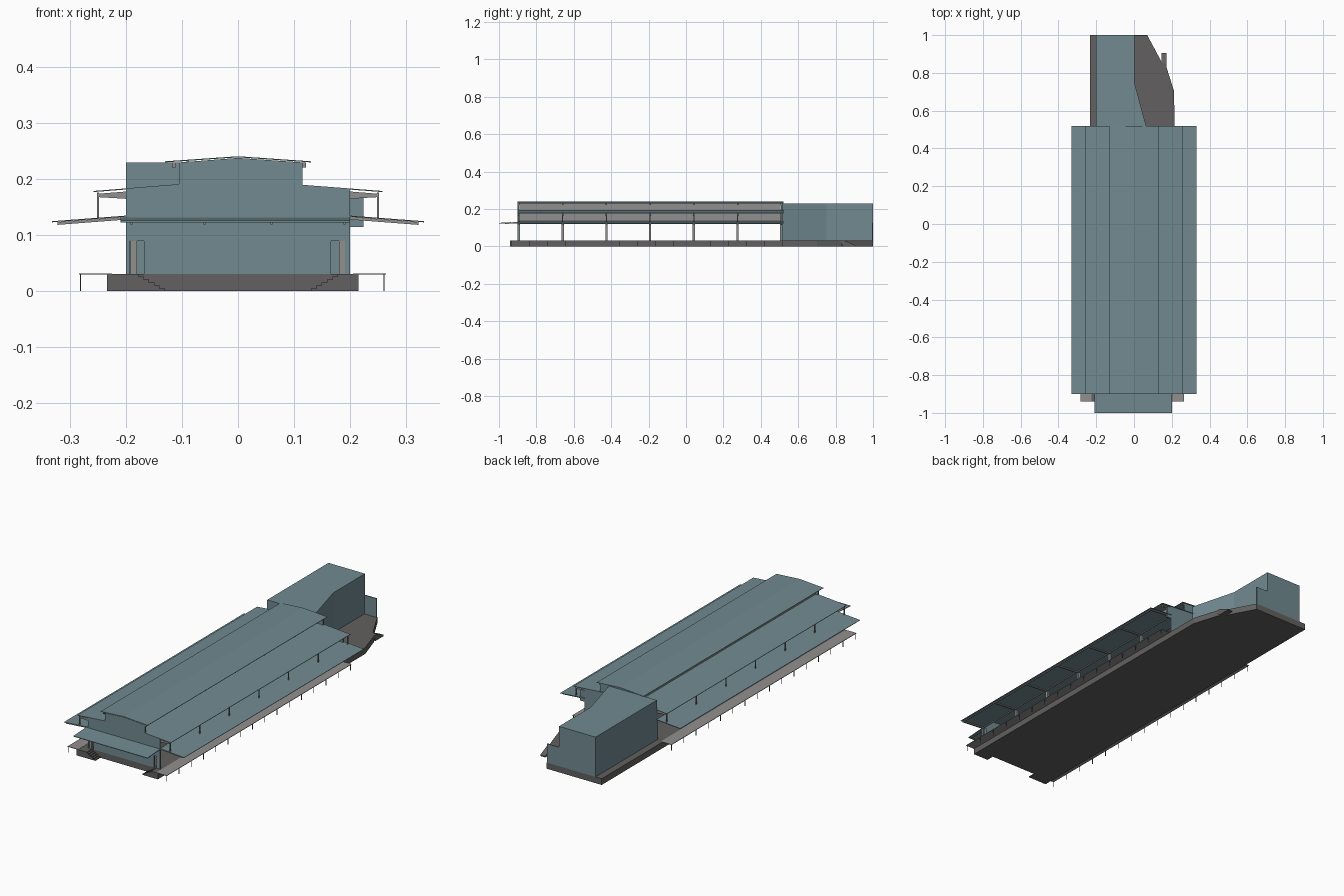
import bpy, bmesh, math

if "Cube" in bpy.data.objects:
    bpy.data.objects.remove(bpy.data.objects["Cube"])


def material(name, rgb):
    m = bpy.data.materials.new(name)
    m.diffuse_color = (*rgb, 1)
    m.use_nodes = True
    m.node_tree.nodes["Principled BSDF"].inputs["Base Color"].default_value = m.diffuse_color
    return m


BLUE = material("blue_grey_cladding", (0.165, 0.255, 0.285))
STONE = material("dark_stone", (0.122, 0.118, 0.116))
GREY = material("light_grey", (0.283, 0.28, 0.275))

Y0, Y1 = -0.90, 0.52   # hall length


def finish(name, bm, mat):
    bmesh.ops.recalc_face_normals(bm, faces=bm.faces)
    me = bpy.data.meshes.new(name)
    bm.to_mesh(me)
    bm.free()
    me.materials.append(mat)
    ob = bpy.data.objects.new(name, me)
    bpy.context.collection.objects.link(ob)
    return ob


def add_prism(bm, pts, axis, a, b):
    """Extrude a 2D outline along an axis from a to b."""
    place = {"x": lambda p, t: (t, p[0], p[1]),
             "y": lambda p, t: (p[0], t, p[1]),
             "z": lambda p, t: (p[0], p[1], t)}[axis]
    face = bm.faces.new([bm.verts.new(place(p, a)) for p in pts])
    new = bmesh.ops.extrude_face_region(bm, geom=[face])["geom"]
    for v in new:
        if isinstance(v, bmesh.types.BMVert):
            v.co["xyz".index(axis)] = b


def prism(name, pts, axis, a, b, mat):
    bm = bmesh.new()
    add_prism(bm, pts, axis, a, b)
    return finish(name, bm, mat)


def rect(x0, x1, y0, y1):
    return [(x0, y0), (x1, y0), (x1, y1), (x0, y1)]


def boxes(name, items, mat):
    """Several boxes (x0,x1,y0,y1,z0,z1) in one object."""
    bm = bmesh.new()
    for x0, x1, y0, y1, z0, z1 in items:
        add_prism(bm, rect(x0, x1, y0, y1), "z", z0, z1)
    return finish(name, bm, mat)


def slab(line, t):
    """Thin sheet section: a line thickened downwards."""
    return line + [(x, z - t) for x, z in reversed(line)]


# Stone platform with the tapered rear corner
prism("platform", [(-.234, Y0), (.215, Y0), (.213, .70), (.172, .83), (.145, .86),
                   (.07, 1), (-.234, 1)], "z", 0, .031, STONE)
prism("rear_ramp", [(.84, 0), (.905, 0), (.905, .006), (.85, .031), (.82, .031)],
      "x", .145, .172, STONE)

# Front corner landings with steps leading down to the middle
for side, s in (("left", -1), ("right", 1)):
    outer = .234 if s < 0 else .215
    pts = [(s * outer, 0), (s * outer, .031)]
    n = 6
    for i in range(n):
        z = .031 * (n - i) / n
        pts += [(s * (.178 - .0095 * i), z), (s * (.178 - .0095 * i), z - .031 / n)]
    prism(side + "_front_steps", pts, "y", -.94, Y0, STONE)

# Side decks on thin posts
for side, inner, edge in (("left", -.225, -.284), ("right", .205, .264)):
    prism(side + "_deck", rect(*sorted((inner, edge)), -.94, Y1), "z", .0295, .032, GREY)
    px = edge + (.003 if edge < 0 else -.003)
    boxes(side + "_deck_posts",
          [(px - .001, px + .001, y - .001, y + .001, 0, .0295)
           for y in [-.935 + .0967 * i for i in range(16)]], STONE)

# Gable walls: the front has two door openings, the back is solid
top = [(.2, .183), (.115, .19), (.115, .23), (0, .238), (-.105, .23), (-.105, .19), (-.2, .183)]
doors = [(-.2, .031), (-.193, .031), (-.193, .09), (-.168, .09), (-.168, .031),
         (.166, .031), (.166, .09), (.191, .09), (.191, .031), (.2, .031)]
prism("front_wall", doors + top, "y", Y0, Y0 + .008, BLUE)
prism("back_wall", [(-.2, .031), (.2, .031)] + top, "y", Y1 - .012, Y1 - .004, BLUE)
prism("back_wall_wing", rect(.2, .224, .115, .172), "y", Y1 - .012, Y1 - .004, BLUE)

# Columns at ground level and above the awnings
bays = [-.893 + .2337 * i for i in range(7)]
boxes("ground_columns", [(s * .186 - .006, s * .186 + .006, y - .006, y + .006, .031, .13)
                         for y in bays for s in (-1, 1)], GREY)
boxes("upper_posts", [(s * .25 - .0015, s * .25 + .0015, y - .003, y + .003, .126, .176)
                      for y in bays for s in (-1, 1)], GREY)

# Upper side walls, and the clerestory wall set back under the ridge roof
boxes("upper_side_walls", [(s * .198 - .002, s * .198 + .002, Y0, Y1 - .01, .128, .183)
                           for s in (-1, 1)], GREY)
boxes("clerestory_wall", [(-.092, -.088, Y0 + .01, Y1 - .014, .192, .233)], GREY)
boxes("clerestory_eave_brackets", [(x - .003, x + .003, y - .004, y + .004, .221, .2295)
                                   for y in bays for x in (-.115, .118)], GREY)

# Roofs: ridge roof, middle roofs reaching in below it, low side awnings
prism("ridge_roof", slab([(-.13, .232), (0, .241), (.13, .232)], .002), "y", Y0, Y1, BLUE)
for side, s, inner in (("left", -1, (-.088, .1925)), ("right", 1, (.055, .1945))):
    prism(side + "_middle_roof", slab([(s * .258, .179), inner], .002),
          "y", Y0, Y1, BLUE)
    prism(side + "_awning", slab([(s * .332, .125), (s * .2, .135)], .002),
          "y", Y0, Y1, BLUE)
    # Rafters under both roofs at each bay
    bm = bmesh.new()
    for y in bays:
        add_prism(bm, [(s * .2, .178), (s * .25, .174), (s * .25, .168), (s * .2, .165)],
                  "y", y - .004, y + .004)
        add_prism(bm, slab([(s * .322, .1235), (s * .198, .133)], .005),
                  "y", y - .004, y + .004)
    finish(side + "_rafters", bm, GREY)
    # Long beam under the awning edge
    boxes(side + "_awning_edge_beam",
          [(s * .319 - .002, s * .319 + .002, Y0 + .002, Y1 - .01, .119, .1235)], GREY)

# Front awning with its small rafters
prism("front_awning", slab([(-1, .126), (Y0, .132)], .003), "x", -.21, .2, BLUE)
bm = bmesh.new()
for x in (-.19, -.06, .06, .19):
    add_prism(bm, slab([(-.985, .123), (Y0, .128)], .004), "x", x - .002, x + .002)
finish("front_awning_rafters", bm, GREY)

# Tall rear block with the angled side, and the low screen wall beside it
prism("rear_block", [(-.2, Y1 - .004), (.065, Y1 - .004), (.002, .75), (.002, 1), (-.2, 1)],
      "z", .031, .23, BLUE)
prism("rear_screen_wall", rect(0, .069, .995, 1), "z", .031, .125, BLUE)
